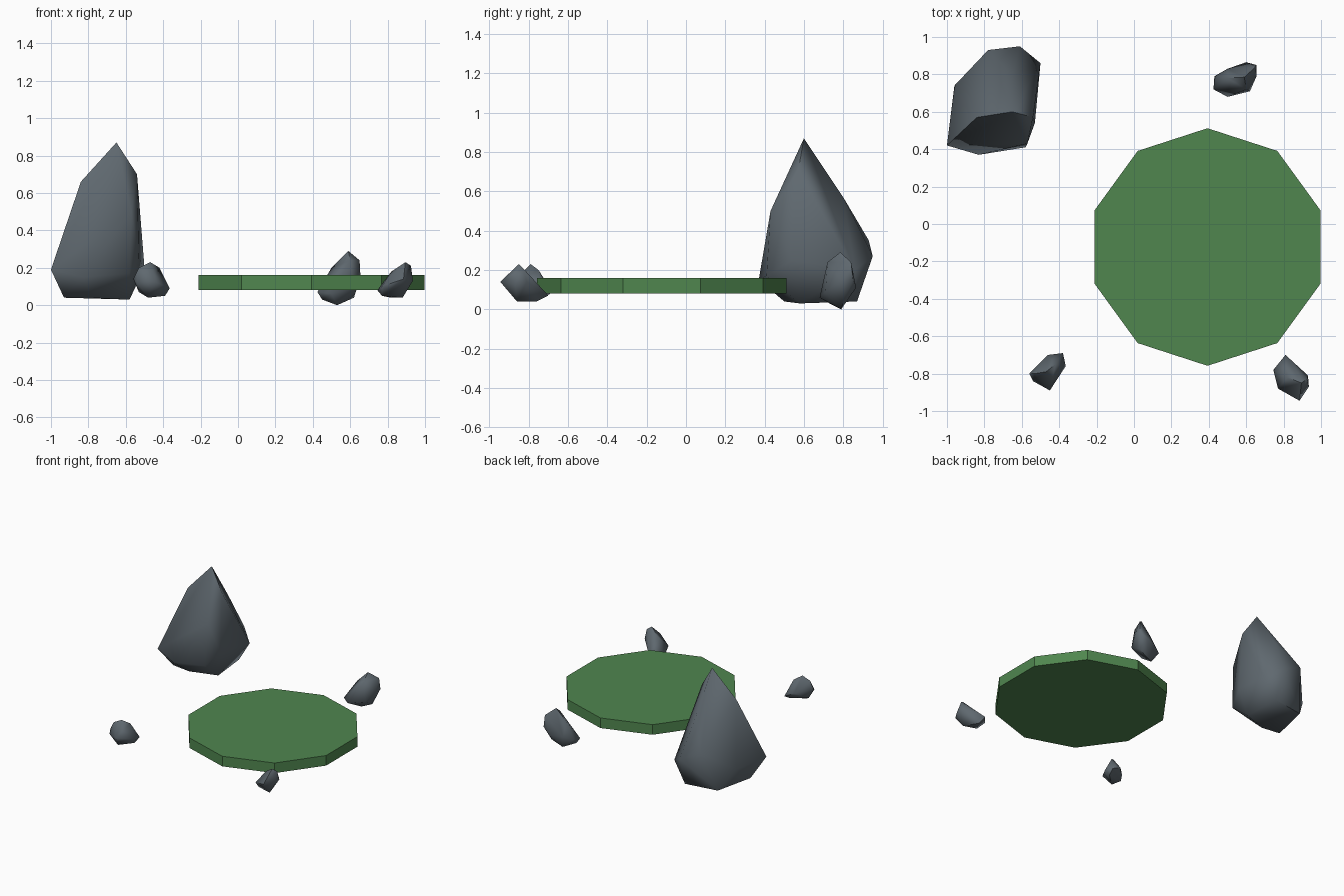
import bpy, bmesh, math


def material(name, rgb):
    m = bpy.data.materials.new(name)
    m.diffuse_color = (*rgb, 1)
    return m


grass = material("grass green", (0.08, 0.24, 0.078))
stone = material("slate grey", (0.115, 0.14, 0.16))


def rock(name, points):
    """Chiselled boulder: the hull around a few corner points."""
    bm = bmesh.new()
    for p in points:
        bm.verts.new(p)
    bmesh.ops.convex_hull(bm, input=bm.verts[:])
    bmesh.ops.delete(bm, geom=[v for v in bm.verts if not v.link_faces], context='VERTS')
    bmesh.ops.recalc_face_normals(bm, faces=bm.faces[:])
    me = bpy.data.meshes.new(name)
    bm.to_mesh(me)
    bm.free()
    me.materials.append(stone)
    ob = bpy.data.objects.new(name, me)
    bpy.context.collection.objects.link(ob)
    bpy.ops.object.select_all(action='DESELECT')
    ob.select_set(True)
    bpy.context.view_layer.objects.active = ob
    bpy.ops.object.shade_smooth_by_angle(angle=math.radians(60))


# Ten-sided grass slab, one corner pointing to the back
bpy.ops.mesh.primitive_cylinder_add(vertices=10, radius=0.635, depth=0.08,
                                    location=(0.393, -0.123, 0.12))
slab = bpy.context.object
slab.name = "grass_slab"
slab.data.materials.append(grass)

# Tall boulder at the back left
rock("tall_boulder", [
    (-0.65, 0.60, 0.87), (-0.54, 0.57, 0.70), (-0.84, 0.57, 0.66),
    (-0.57, 0.43, 0.50), (-0.65, 0.80, 0.57),
    (-1.00, 0.42, 0.19), (-0.96, 0.74, 0.20), (-0.78, 0.93, 0.35),
    (-0.61, 0.95, 0.27), (-0.50, 0.86, 0.20), (-0.53, 0.54, 0.25),
    (-0.58, 0.41, 0.17), (-0.83, 0.37, 0.15),
    (-0.93, 0.52, 0.04), (-0.78, 0.50, 0.04), (-0.58, 0.58, 0.03),
    (-0.60, 0.87, 0.04), (-0.86, 0.83, 0.04)])

# Small stone at the front left
rock("front_left_stone", [
    (-0.47, -0.79, 0.23), (-0.53, -0.80, 0.20), (-0.42, -0.75, 0.20),
    (-0.56, -0.80, 0.14), (-0.46, -0.70, 0.12), (-0.38, -0.69, 0.08),
    (-0.365, -0.76, 0.09), (-0.45, -0.89, 0.13), (-0.54, -0.84, 0.12),
    (-0.39, -0.74, 0.05), (-0.48, -0.82, 0.04), (-0.53, -0.78, 0.07)])

# Small stone at the front right
rock("front_right_stone", [
    (0.895, -0.85, 0.23), (0.925, -0.83, 0.21), (0.82, -0.82, 0.18),
    (0.745, -0.78, 0.08), (0.81, -0.70, 0.07), (0.93, -0.81, 0.14),
    (0.935, -0.87, 0.13), (0.885, -0.945, 0.14), (0.77, -0.88, 0.10),
    (0.88, -0.86, 0.04), (0.77, -0.84, 0.05), (0.82, -0.76, 0.04)])

# Leaning stone at the back
rock("back_stone", [
    (0.59, 0.785, 0.29), (0.65, 0.84, 0.24), (0.60, 0.72, 0.24),
    (0.50, 0.78, 0.20), (0.425, 0.72, 0.07), (0.43, 0.79, 0.08),
    (0.50, 0.83, 0.10), (0.60, 0.865, 0.11), (0.655, 0.85, 0.15),
    (0.655, 0.79, 0.15), (0.62, 0.71, 0.09), (0.50, 0.68, 0.06),
    (0.62, 0.80, 0.04), (0.53, 0.79, 0.00), (0.45, 0.73, 0.03)])
